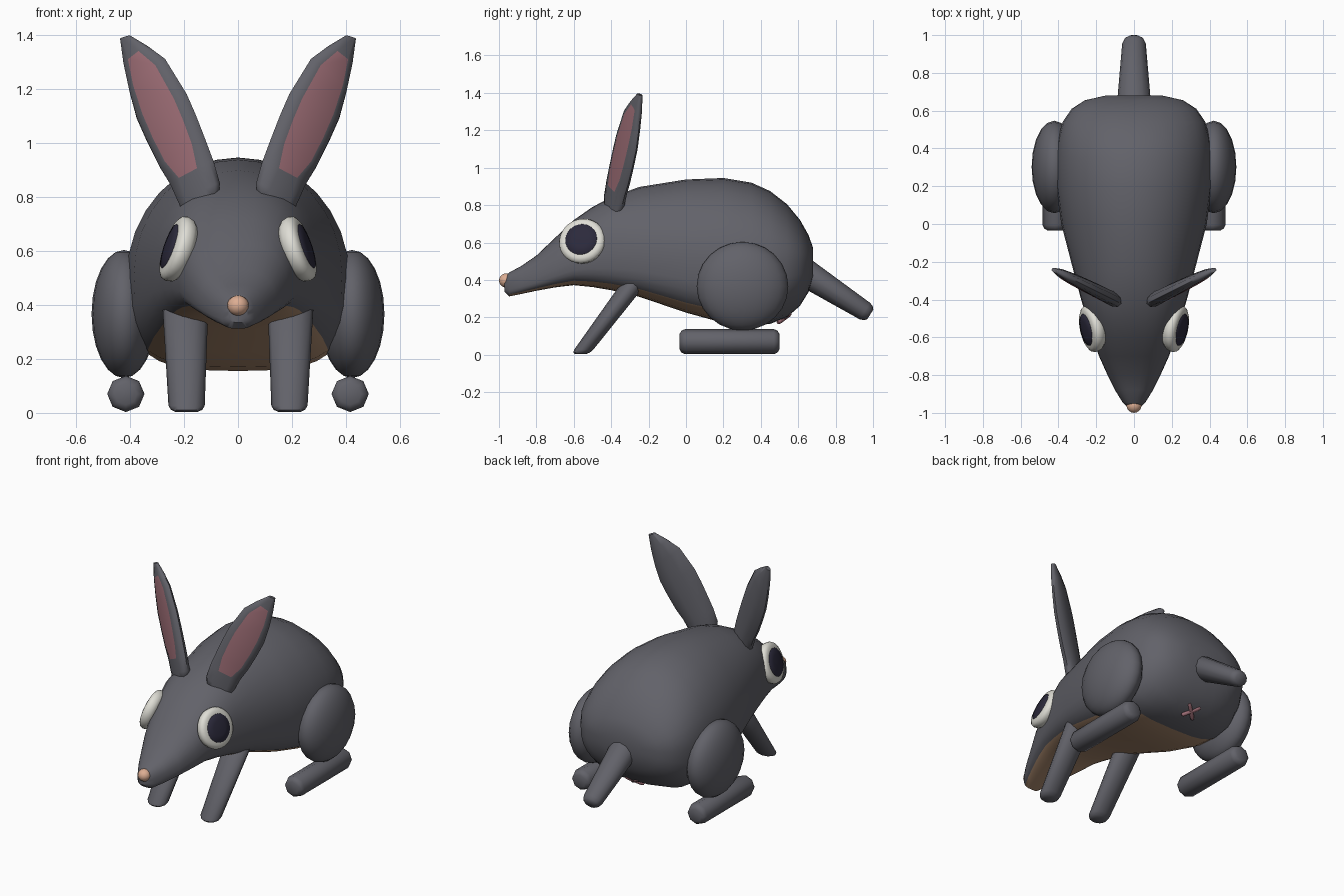
import bpy, bmesh, math
from mathutils import Vector

if "Cube" in bpy.data.objects:
    bpy.data.objects.remove(bpy.data.objects["Cube"])


def material(name, rgb):
    m = bpy.data.materials.new(name)
    m.diffuse_color = (*rgb, 1)
    m.use_nodes = True
    m.node_tree.nodes["Principled BSDF"].inputs["Base Color"].default_value = m.diffuse_color
    return m


GREY = material("grey fur", (0.122, 0.122, 0.142))
BELLY = material("tan belly", (0.42, 0.26, 0.16))
PINK = material("pink skin", (0.33, 0.15, 0.175))
WHITE = material("eye white", (0.74, 0.73, 0.67))
DARK = material("dark pupil", (0.025, 0.023, 0.045))
PEACH = material("peach nose", (0.72, 0.42, 0.29))


def smooth(ob, angle):
    bpy.ops.object.select_all(action='DESELECT')
    ob.select_set(True)
    bpy.context.view_layer.objects.active = ob
    bpy.ops.object.shade_smooth_by_angle(angle=math.radians(angle))


def loft(name, rings, mats, rule=lambda i, j: 0, angle=40):
    """Skin closed rings of points; rule(ring, side) picks the material, side -1 is a cap."""
    bm = bmesh.new()
    vs = [[bm.verts.new(p) for p in r] for r in rings]
    n = len(vs[0])
    for i in range(len(vs) - 1):
        for j in range(n):
            k = (j + 1) % n
            f = bm.faces.new((vs[i][j], vs[i][k], vs[i + 1][k], vs[i + 1][j]))
            f.material_index = rule(i, j)
    for i in (0, len(vs) - 1):
        bm.faces.new(vs[i]).material_index = rule(i, -1)
    bmesh.ops.recalc_face_normals(bm, faces=bm.faces)
    me = bpy.data.meshes.new(name)
    bm.to_mesh(me)
    bm.free()
    for m in mats:
        me.materials.append(m)
    ob = bpy.data.objects.new(name, me)
    bpy.context.collection.objects.link(ob)
    smooth(ob, angle)
    return ob


def circle(c, u, v, n):
    return [c + u * math.cos(2 * math.pi * k / n) + v * math.sin(2 * math.pi * k / n)
            for k in range(n)]


def limb(name, a, b, ra, rb, n=12, u=None, v=None, end=0.03, mat=GREY):
    """Tapered rod with rounded ends; ra and rb are (width, depth) radii."""
    a, b = Vector(a), Vector(b)
    d = b - a
    u = u or Vector((1, 0, 0))
    v = v or d.cross(u).normalized()
    e = end / d.length
    rings = []
    for t, s in ((0, .6), (e * .35, .87), (e, 1), (1 - e, 1), (1 - e * .35, .87), (1, .6)):
        rx, ry = (ra[k] + (rb[k] - ra[k]) * t for k in (0, 1))
        rings.append(circle(a + d * t, u * rx * s, v * ry * s, n))
    return loft(name, rings, [mat], angle=50)


def ball(name, loc, scale, mat, seg=20, rings=12):
    bpy.ops.mesh.primitive_uv_sphere_add(segments=seg, ring_count=rings, radius=1, location=loc)
    ob = bpy.context.object
    ob.name = name
    ob.scale = scale
    ob.data.materials.append(mat)
    smooth(ob, 50)


# Body and head: y, half width, bottom, widest height, top
STATIONS = [
    (-0.97, 0.035, 0.335, 0.37, 0.415), (-0.945, 0.06, 0.312, 0.37, 0.44),
    (-0.88, 0.10, 0.325, 0.385, 0.475), (-0.80, 0.14, 0.342, 0.41, 0.53),
    (-0.70, 0.185, 0.36, 0.455, 0.625), (-0.60, 0.22, 0.372, 0.50, 0.72),
    (-0.50, 0.25, 0.362, 0.52, 0.79), (-0.40, 0.28, 0.345, 0.53, 0.842),
    (-0.25, 0.32, 0.31, 0.53, 0.897), (0.0, 0.385, 0.225, 0.51, 0.937),
    (0.20, 0.412, 0.17, 0.50, 0.945), (0.35, 0.414, 0.155, 0.50, 0.92),
    (0.45, 0.403, 0.165, 0.50, 0.875), (0.54, 0.378, 0.20, 0.50, 0.805),
    (0.61, 0.33, 0.262, 0.50, 0.72), (0.655, 0.26, 0.335, 0.50, 0.64),
    (0.68, 0.15, 0.42, 0.50, 0.57)]
SIDES = 32
rings = []
for y, w, zb, zm, zt in STATIONS:
    ring = []
    for k in range(SIDES):
        a = 2 * math.pi * k / SIDES
        c, s = math.cos(a), math.sin(a)
        # rounded back, flatter belly, slightly boxy head
        p = (0.85 if y < -0.3 else 1.0) if s >= 0 else (0.6 if y < 0.5 else 0.75)
        x = w * math.copysign(abs(c) ** p, c) if abs(c) > 1e-6 else 0
        ring.append(Vector((x, y, zm + (zt - zm if s >= 0 else zm - zb)
                            * math.copysign(abs(s) ** p, s))))
    rings.append(ring)
loft("body", rings, [GREY, BELLY],
     lambda i, j: int(SIDES * 5 // 8 <= j < SIDES * 7 // 8 and 1 <= i < 11), 45)

# Nose and tail
ball("nose", (0, -0.96, 0.397), (0.04, 0.04, 0.038), PEACH, 16, 10)
limb("tail", (0, 0.58, 0.475), (0, 0.985, 0.215), (0.095, 0.08), (0.06, 0.05), end=0.035)

# Pouch mark: two crossed rods on the rear underside
n = Vector((0, 0.6, -0.8))
t = Vector((0, 0.8, 0.6))
for s in (-1, 1):
    d = (Vector((s, 0, 0)) + t).normalized() * 0.06
    c = Vector((0, 0.525, 0.197))
    limb("pouch_mark", c - d, c + d, (0.013, 0.013), (0.013, 0.013), 8,
         n, d.cross(n).normalized(), 0.02, PINK)

# Ear edges as (inner x, z, outer x, z) from base to tip, with pink width and thickness
EAR = [(.07, .80, .19, .72, .5, .038), (.067, .85, .215, .77, .5, .04),
       (.09, .93, .25, .845, .42, .038), (.122, 1.015, .29, .91, .6, .037),
       (.155, 1.10, .335, 1.0, .63, .035), (.19, 1.18, .375, 1.09, .63, .033),
       (.27, 1.31, .402, 1.19, .62, .028), (.335, 1.358, .422, 1.29, .45, .023),
       (.40, 1.397, .435, 1.385, .5, .012)]


def ear(s):
    normal = Vector((0.45 * s, -0.89, 0))
    rings = []
    for xi, zi, xo, zo, q, th in EAR:
        a = Vector((s * xi, -0.42 + 0.5 * (xi - .07), zi))
        b = Vector((s * xo, -0.42 + 0.5 * (xo - .07), zo))
        mid, half = (a + b) / 2, (b - a) / 2
        section = [(-1, 0), (-.9, .6), (-q, .9), (q, .9), (.9, .6), (1, 0),
                   (.78, -.65), (.3, -1), (-.3, -1), (-.78, -.65)]
        rings.append([mid + half * u + normal * th * v for u, v in section])
    loft("ear", rings, [GREY, PINK], lambda i, j: int(j == 2 and 2 <= i < 7), 60)


def eye(s):
    normal = Vector((0.92 * s, -0.2, 0.32)).normalized()
    u = normal.cross(Vector((0, 0, 1))).normalized()
    v = normal.cross(u)
    c = Vector((s * 0.228, -0.555, 0.608))
    prof = [(.10, -.045), (.12, -.025), (.126, 0), (.12, .016), (.104, .026),
            (.086, .028), (.084, .031), (.045, .037), (.01, .039)]
    loft("eye", [circle(c + normal * h, u * r, v * r, 28) for r, h in prof],
         [WHITE, DARK], lambda i, j: int(i >= 5), 50)


for s in (-1, 1):
    ear(s)
    eye(s)
    # Front leg cut level with the ground, thigh and long hind foot
    limb("front_leg", (s * .19, -.565, .003), (s * .195, -.25, .42), (.066, .05), (.086, .07),
         v=Vector((0, 1, 0)))
    ball("thigh", (s * .422, .302, .366), (.12, .245, .237), GREY)
    limb("hind_foot", (s * .415, -.035, .07), (s * .415, .5, .07), (.069, .067), (.069, .067), 8)
